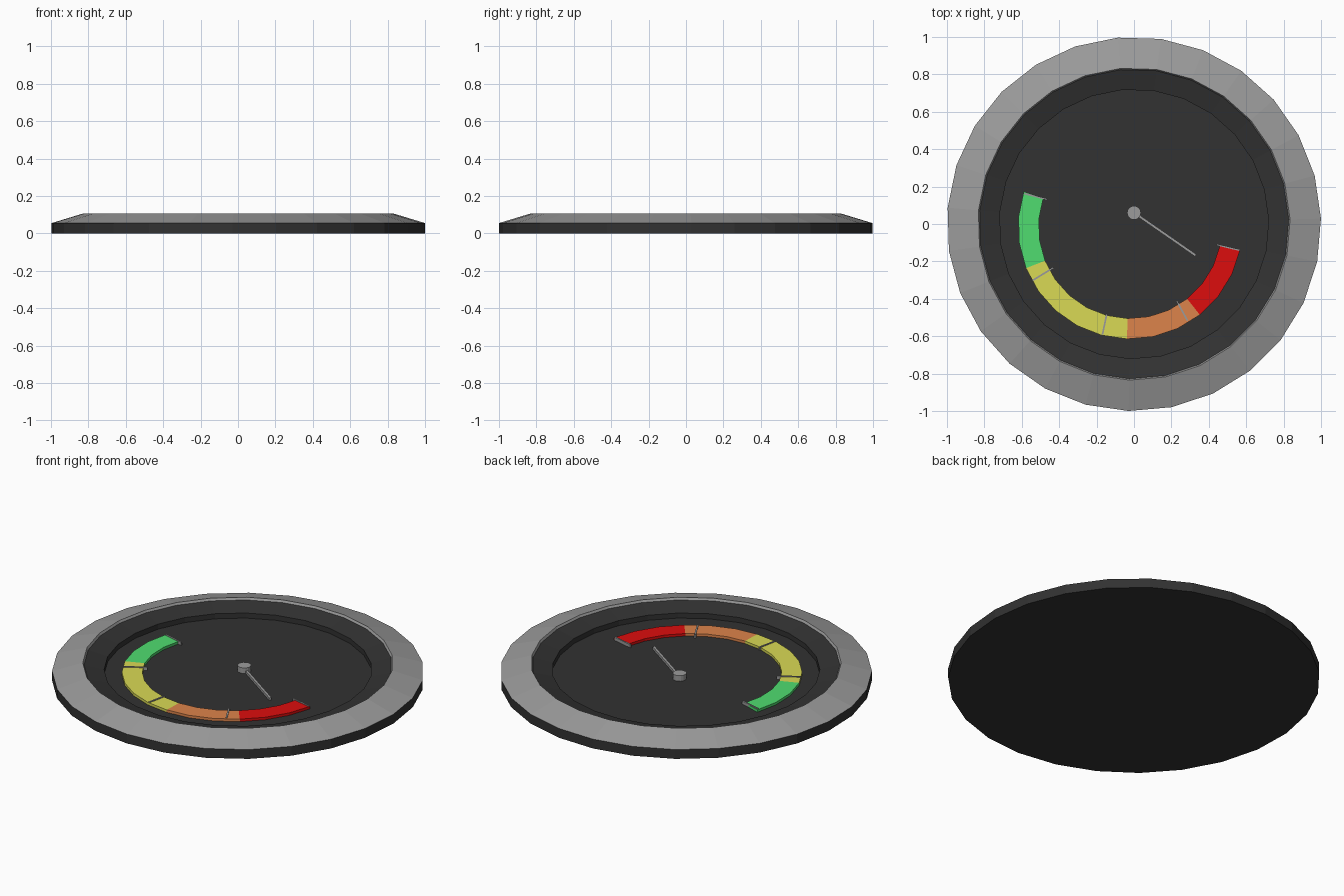
import bpy, bmesh
from math import radians, cos, sin, atan2, hypot
from mathutils import Matrix

if "Cube" in bpy.data.objects:
    bpy.data.objects.remove(bpy.data.objects["Cube"])

SIDES = 27
START = 15.0            # the whole dial is turned by this angle
STEP = 360 / SIDES
FLOOR = 0.035


def material(name, rgb):
    m = bpy.data.materials.new(name)
    m.diffuse_color = (*rgb, 1)
    m.use_nodes = True
    m.node_tree.nodes["Principled BSDF"].inputs["Base Color"].default_value = m.diffuse_color
    return m


dark = material("dark", (0.032, 0.032, 0.032))
grey = material("grey", (0.33, 0.33, 0.33))
green = material("green", (0.08, 0.72, 0.16))
yellow = material("yellow", (0.70, 0.70, 0.09))
orange = material("orange", (0.72, 0.23, 0.07))
red = material("red", (0.72, 0.004, 0.004))


def finish(name, bm, mats):
    bmesh.ops.recalc_face_normals(bm, faces=bm.faces)
    me = bpy.data.meshes.new(name)
    bm.to_mesh(me)
    bm.free()
    for m in mats:
        me.materials.append(m)
    ob = bpy.data.objects.new(name, me)
    bpy.context.collection.objects.link(ob)
    return ob


def polar(bm, r, deg, z, cx=0, cy=0):
    a = radians(deg)
    return bm.verts.new((cx + r * cos(a), cy + r * sin(a), z))


def lathe(name, profile, band_mats, mats):
    """Revolve (r, z) points; cap the first and last loops."""
    bm = bmesh.new()
    loops = [[polar(bm, r, START + i * STEP, z) for i in range(SIDES)] for r, z in profile]
    for a, b, mi in zip(loops, loops[1:], band_mats):
        for i in range(SIDES):
            j = (i + 1) % SIDES
            bm.faces.new((a[i], a[j], b[j], b[i])).material_index = mi
    bm.faces.new(loops[0])
    bm.faces.new(loops[-1])
    return finish(name, bm, mats)


def arc_band(name, first, count, mat, r0=0.49, r1=0.60, z0=FLOOR, z1=0.05):
    """Thick ring sector that follows the dial's facets."""
    bm = bmesh.new()
    rows = []
    for i in range(count + 1):
        d = START + (first + i) * STEP
        rows.append([polar(bm, r, d, z, -0.02, -0.015)
                     for r, z in ((r0, z0), (r1, z0), (r1, z1), (r0, z1))])
    for a, b in zip(rows, rows[1:]):
        for k in range(4):
            n = (k + 1) % 4
            bm.faces.new((a[k], a[n], b[n], b[k]))
    bm.faces.new(rows[0])
    bm.faces.new(rows[-1])
    finish(name, bm, [mat])


def bar(name, p, q, width, z0, z1):
    """Thin box from p to q."""
    dx, dy = q[0] - p[0], q[1] - p[1]
    bm = bmesh.new()
    bmesh.ops.create_cube(bm, size=1)
    bm.transform(Matrix.Translation(((p[0] + q[0]) / 2, (p[1] + q[1]) / 2, (z0 + z1) / 2))
                 @ Matrix.Rotation(atan2(dy, dx), 4, 'Z')
                 @ Matrix.Diagonal((hypot(dx, dy), width, z1 - z0, 1)))
    finish(name, bm, [grey])


# Housing: dark side wall, sloped grey bezel, dark inner slope and recessed dial
lathe("gauge_housing",
      [(1, 0), (1, 0.055), (0.835, 0.105), (0.828, 0.092), (0.72, 0.065), (0.72, FLOOR)],
      [0, 1, 1, 0, 0], [dark, grey])

# Coloured scale bands
arc_band("green_band", 11, 3, green)
arc_band("yellow_band", 14, 5, yellow)
arc_band("orange_band", 19, 3, orange)
arc_band("red_band", 22, 3, red)

# Tick marks across the scale
ticks = [((-0.587, 0.163), (-0.463, 0.131)), ((-0.544, -0.303), (-0.43, -0.233)),
         ((-0.169, -0.592), (-0.145, -0.479)), ((0.286, -0.517), (0.228, -0.41)),
         ((0.44, -0.11), (0.565, -0.14))]
for i, (p, q) in enumerate(ticks):
    bar(f"tick_{i + 1}", p, q, 0.009, FLOOR, 0.054)

# Needle and its hub
bar("needle", (0.03, 0.04), (0.33, -0.168), 0.014, FLOOR, 0.05)
bm = bmesh.new()
bmesh.ops.create_cone(bm, cap_ends=True, segments=16, radius1=0.037, radius2=0.037,
                      depth=0.033, matrix=Matrix.Translation((0, 0.06, FLOOR + 0.0165)))
finish("needle_hub", bm, [grey])
